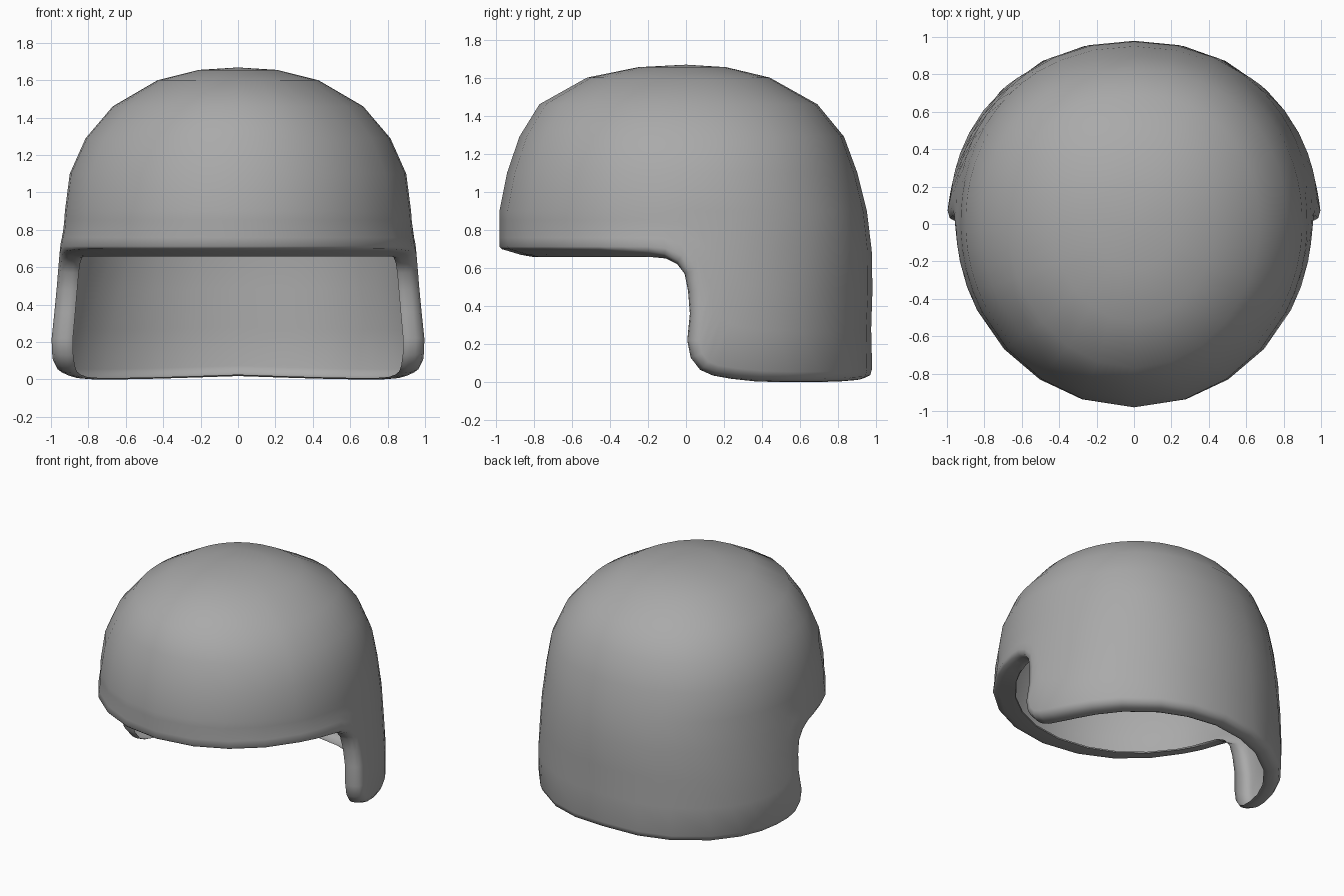
import bpy, bmesh, math
from mathutils import Vector

if "Cube" in bpy.data.objects:
    bpy.data.objects.remove(bpy.data.objects["Cube"])

# Shell size by height: z, half width, front depth, back depth
SIZES = [(0.0, 0.975, 0.98, 0.985), (0.1, 0.995, 0.98, 0.975), (0.2, 1.0, 0.98, 0.97),
         (0.5, 0.97, 0.98, 0.98), (0.72, 0.95, 0.98, 0.975), (0.8, 0.933, 0.98, 0.965),
         (0.9, 0.926, 0.98, 0.95), (1.1, 0.90, 0.94, 0.90), (1.29, 0.815, 0.875, 0.83),
         (1.46, 0.67, 0.77, 0.69), (1.6, 0.43, 0.52, 0.44), (1.655, 0.21, 0.25, 0.21)]
APEX, BROW = 1.668, 0.9

# Half of the opening edge, front to back: angle, height, angle reached at brow height
RIM = [(-90, .657, -90), (-73, .657, -73), (-58, .657, -58), (-43, .657, -43),
       (-28, .657, -29), (-20, .657, -22), (-12, .657, -15), (-7, .65, -8), (-3, .62, -2),
       (-.5, .57, 3), (.5, .48, 8), (1, .36, 14), (.3, .22, 20), (1.2, .13, 26), (4, .065, 32),
       (8, .035, 37), (14, .018, 42), (22, .005, 47), (32, 0, 52), (45, 0, 58),
       (62, .004, 66), (76, .01, 78), (90, .018, 90)]


def size_at(z):
    z = max(z, 0.0)
    for lo, hi in zip(SIZES, SIZES[1:]):
        if z <= hi[0]:
            t = (z - lo[0]) / (hi[0] - lo[0])
            return [p + (q - p) * t for p, q in zip(lo[1:], hi[1:])]
    return SIZES[-1][1:]


def shell_point(angle, z, depth, side):
    """Point on the shell, moved inward by depth."""
    width, front, back = size_at(z)
    power = 0.93 if angle > 0 else 1.0
    c = max(math.cos(angle), 0.0) ** power
    s = math.copysign(abs(math.sin(angle)) ** power, angle)
    k = 1 - depth / 0.95
    return Vector((side * width * c * k, (front if s < 0 else back) * s * k, z))


def rim_edges():
    """Opening edge points, with the direction into the shell surface."""
    pts = [Vector((math.radians(a), z)) for a, z, _ in RIM]
    result = []
    for i in range(len(pts)):
        d = (pts[min(i + 1, len(pts) - 1)] - pts[max(i - 1, 0)]).normalized()
        n = Vector((-d.y, d.x))
        if i in (0, len(pts) - 1):
            n = Vector((0, 1))
        result.append((pts[i], n, math.radians(RIM[i][2])))
    return result


def column(edge, side):
    """One strip from the crown down to the opening, ending in the folded hem."""
    p, n, brow_angle = edge
    frontness = max(0.0, -math.sin(p.x))
    hem = 0.11 + 0.07 * frontness            # hem is widest under the brow
    target = Vector((brow_angle, BROW))
    start = p + n * 0.055
    wall = [start.lerp(target, t) for t in (0, .25, .5, .75, 1)]
    wall += [Vector((brow_angle, row[0])) for row in SIZES if row[0] > BROW]
    outer = [(q, 0.0) for q in reversed(wall)]
    # Sloped under the brow, rounded elsewhere
    b = min(1.0, frontness * 2)
    roll = [(p + n * (.02 + .022 * b), .012), (p + n * (.004 + .028 * b), .045),
            (p + n * .012 * b, .075 + .035 * b), (p, hem * (.85 + .13 * b)), (p + n * .008, hem)]
    return [shell_point(q.x, q.y, d, side) for q, d in outer + roll]


edges = rim_edges()
columns = [column(e, 1) for e in edges] + [column(e, -1) for e in reversed(edges[1:-1])]

# Helmet shell: a thin skin with an inward hem round the opening
bm = bmesh.new()
grid = [[bm.verts.new(co) for co in col] for col in columns]
crown = bm.verts.new((0, 0, APEX))
for i, a in enumerate(grid):
    b = grid[(i + 1) % len(grid)]
    bm.faces.new((crown, a[0], b[0]))
    for j in range(len(a) - 1):
        bm.faces.new((a[j], a[j + 1], b[j + 1], b[j]))

mesh = bpy.data.meshes.new("helmet_shell")
bm.to_mesh(mesh)
bm.free()
shell = bpy.data.objects.new("helmet_shell", mesh)
bpy.context.collection.objects.link(shell)

# Plain grey finish
grey = bpy.data.materials.new("grey")
grey.diffuse_color = (0.4, 0.4, 0.4, 1)
grey.use_nodes = True
grey.node_tree.nodes["Principled BSDF"].inputs["Base Color"].default_value = grey.diffuse_color
mesh.materials.append(grey)

bpy.context.view_layer.objects.active = shell
shell.select_set(True)
bpy.ops.object.shade_smooth_by_angle(angle=math.radians(50))
